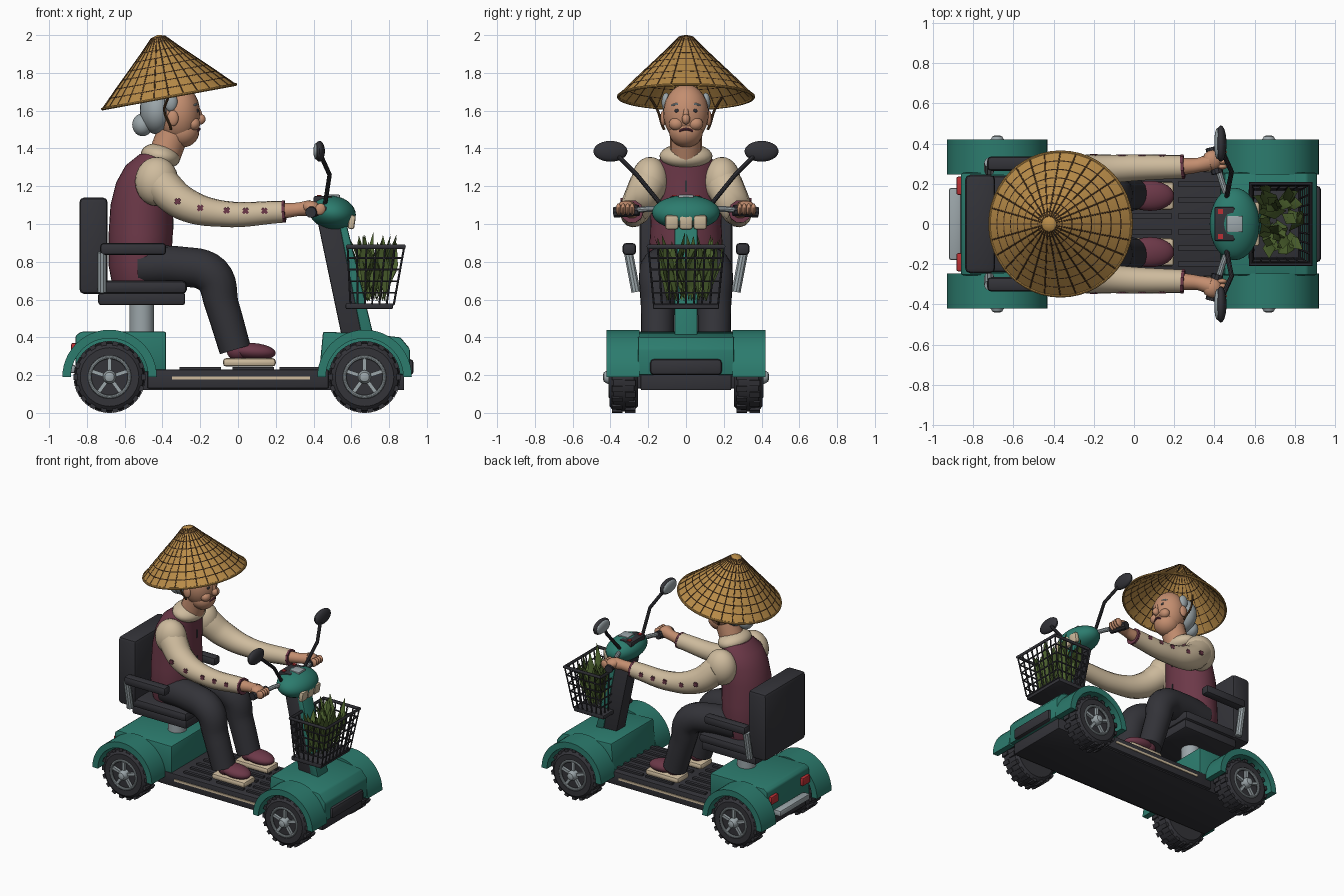
import bpy, bmesh, math, random
from math import sin, cos, pi, radians
from mathutils import Matrix, Vector, Euler

cube = bpy.data.objects.get("Cube")
if cube:
    bpy.data.objects.remove(cube)
random.seed(4)
made = []


def colour(name, *rgb):
    m = bpy.data.materials.new(name)
    m.use_nodes = True
    m.diffuse_color = (*rgb, 1)
    m.node_tree.nodes["Principled BSDF"].inputs["Base Color"].default_value = (*rgb, 1)
    return m


TEAL = colour("teal_paint", .025, .2, .155)
DARK = colour("charcoal", .033, .033, .04)
MAROON = colour("maroon_cloth", .15, .04, .065)
CREAM = colour("cream", .62, .5, .34)
SKIN = colour("skin", .55, .27, .16)
STRAW = colour("straw", .48, .26, .065)
RIB = colour("dark_brown", .1, .05, .02)
SILVER = colour("silver_grey", .33, .38, .4)
GREEN = colour("leaf_green", .075, .125, .028)
RED = colour("red_light", .5, .03, .035)


def add(name, mesh, mat):
    mesh.materials.clear()
    mesh.materials.append(mat)
    ob = bpy.data.objects.new(name, mesh)
    bpy.context.collection.objects.link(ob)
    made.append(ob)
    return ob


def finish(bm, name, mat):
    bmesh.ops.recalc_face_normals(bm, faces=bm.faces)
    me = bpy.data.meshes.new(name)
    bm.to_mesh(me)
    bm.free()
    return add(name, me, mat)


def boxes(name, items, mat, bevel=0.0):
    """items: (centre, size, rotation)"""
    bm = bmesh.new()
    for c, s, r in items:
        M = Matrix.Translation(c) @ Euler(r).to_matrix().to_4x4() @ Matrix.Diagonal((*s, 1))
        bmesh.ops.create_cube(bm, size=1, matrix=M)
    if bevel:
        bmesh.ops.bevel(bm, geom=bm.edges[:], offset=bevel, segments=2, profile=.5, affect='EDGES')
    return finish(bm, name, mat)


def box(name, x, y, z, mat, bevel=0.0):
    c = [(a + b) / 2 for a, b in (x, y, z)]
    return boxes(name, [(c, [b - a for a, b in (x, y, z)], (0, 0, 0))], mat, bevel)


def prism(name, pts, y0, y1, mat, bevel=0.0):
    bm = bmesh.new()
    f = bm.faces.new([bm.verts.new((x, y0, z)) for x, z in pts])
    ext = bmesh.ops.extrude_face_region(bm, geom=[f])["geom"]
    bmesh.ops.translate(bm, vec=(0, y1 - y0, 0), verts=[v for v in ext if isinstance(v, bmesh.types.BMVert)])
    if bevel:
        bmesh.ops.bevel(bm, geom=bm.edges[:], offset=bevel, segments=2, profile=.5, affect='EDGES')
    return finish(bm, name, mat)


def loft(name, rings, mat, M=Matrix(), n=32):
    """rings: (centre x, z, radius x, radius y)"""
    bm = bmesh.new()
    loops = [[bm.verts.new(M @ Vector((cx + rx * cos(2 * pi * i / n), ry * sin(2 * pi * i / n), z)))
              for i in range(n)] for cx, z, rx, ry in rings]
    for a, b in zip(loops, loops[1:]):
        for i in range(n):
            bm.faces.new((a[i], a[(i + 1) % n], b[(i + 1) % n], b[i]))
    bm.faces.new(loops[0])
    bm.faces.new(loops[-1])
    bmesh.ops.remove_doubles(bm, verts=bm.verts, dist=1e-5)
    return finish(bm, name, mat)


def lathe(name, prof, mat, M=Matrix(), n=32):
    return loft(name, [(0, h, r, r) for r, h in prof], mat, M, n)


def balls(name, items, mat, seg=24):
    """items: (centre, radii, tilt about y)"""
    bm = bmesh.new()
    for c, s, t in items:
        M = Matrix.Translation(c) @ Matrix.Rotation(t, 4, 'Y') @ Matrix.Diagonal((*s, 1))
        bmesh.ops.create_uvsphere(bm, u_segments=seg, v_segments=seg // 2 + 2, radius=1, matrix=M)
    return finish(bm, name, mat)


def tubes(name, paths, radii, mat, smooth=False, res=3, cyclic=False):
    """round tubes along point paths; radii is one number or one per point"""
    cu = bpy.data.curves.new(name, 'CURVE')
    cu.dimensions, cu.bevel_depth, cu.bevel_resolution, cu.use_fill_caps = '3D', 1, res, True
    cu.resolution_u = 6
    for path in paths:
        sp = cu.splines.new('BEZIER')
        sp.bezier_points.add(len(path) - 1)
        sp.use_cyclic_u = cyclic
        for i, (p, co) in enumerate(zip(sp.bezier_points, path)):
            p.co = co
            p.handle_left_type = p.handle_right_type = 'AUTO' if smooth else 'VECTOR'
            p.radius = radii[i] if isinstance(radii, (list, tuple)) else radii
        if not smooth:
            sp.resolution_u = 1
    ob = bpy.data.objects.new(name + "_path", cu)
    bpy.context.collection.objects.link(ob)
    me = bpy.data.meshes.new_from_object(ob.evaluated_get(bpy.context.evaluated_depsgraph_get()))
    bpy.data.objects.remove(ob)
    return add(name, me, mat)


SIDES = ((1, "left"), (-1, "right"))

# Chassis and bodywork
box("chassis", (-.84, .88), (-.24, .24), (.12, .22), DARK, .008)
box("deck", (-.48, .48), (-.26, .26), (.13, .23), DARK, .008)
boxes("deck_ridges", [((x, y, .236), (.22, .025, .016), (0, 0, 0)) for x in (-.2, .08, .33)
                      for y in (-.2, -.12, -.04, .04, .12, .2)], DARK)
boxes("sill_strips", [((.015, s * .262, .185), (.73, .008, .016), (0, 0, 0)) for s, _ in SIDES], CREAM)
prism("rear_body", [(-.86, .2), (-.86, .41), (-.83, .43), (-.38, .43), (-.38, .22)], -.255, .255, TEAL, .01)
prism("front_hood", [(.43, .22), (.45, .43), (.68, .42), (.86, .4), (.91, .34), (.91, .2)], -.255, .255, TEAL, .01)
box("front_bumper", (.88, .93), (-.19, .19), (.2, .285), DARK, .02)
box("rear_bumper", (-.92, -.86), (-.18, .18), (.21, .255), SILVER, .012)
boxes("tail_lights", [((-.868, s * .19, .34), (.03, .09, .06), (0, 0, 0)) for s, _ in SIDES], RED, .008)

# Wheels and mudguards
for wx, end in ((-.68, "rear"), (.67, "front")):
    for s, side in SIDES:
        tag = f"{end}_{side}_"
        M = Matrix.Translation((wx, s * .33, .19)) @ Matrix.Rotation(-s * pi / 2, 4, 'X')
        lathe(tag + "tyre", [(.1, -.075), (.155, -.075), (.178, -.055), (.184, 0), (.178, .055), (.155, .075),
                             (.115, .075), (.108, .05)], DARK, M, 40)
        boxes(tag + "tread", [((wx + .178 * sin(a), s * .33 + o, .19 + .178 * cos(a)), (.03, .055, .024), (0, a, 0))
                              for k in range(18) for o, a in ((.035, k * pi / 9), (-.035, (k + .5) * pi / 9))], DARK)
        ring = [M @ Vector((.105 * cos(t * pi / 16), .105 * sin(t * pi / 16), .07)) for t in range(32)]
        tubes(tag + "rim", [ring], .01, SILVER, cyclic=True)
        boxes(tag + "spokes", [((wx + .062 * sin(a), s * .395, .19 + .062 * cos(a)), (.02, .02, .1), (0, a, 0))
                               for a in (k * 2 * pi / 5 for k in range(5))], SILVER)
        lathe(tag + "hub", [(.036, .05), (.036, .085), (.025, .105), (.012, .11)], SILVER, M, 20)
        arc = [(r * cos(a), r * sin(a)) for r, seq in ((.25, range(25)), (.205, range(24, -1, -1)))
               for a in (k * pi / 24 for k in seq)]
        prism(tag + "mudguard", [(wx + x, .19 + z) for x, z in arc], s * .245, s * .42, TEAL)

# Seat
lathe("seat_post", [(.065, .42), (.065, .58)], SILVER, Matrix.Translation((-.51, 0, 0)))
box("seat_base", (-.74, -.28), (-.22, .22), (.57, .64), DARK, .015)
box("seat_cushion", (-.74, -.27), (-.24, .24), (.63, .7), DARK, .025)
box("seat_back", (-.84, -.69), (-.245, .245), (.63, 1.14), DARK, .025)
for s, side in SIDES:
    box(side + "_armrest", (-.73, -.38), (s * .3 - .036, s * .3 + .036), (.835, .9), DARK, .02)
    tubes(side + "_armrest_bracket", [[(-.72, s * .265, .64), (-.72, s * .305, .85)]], .025, SILVER)

# Steering column and controls
prism("steering_column", [(.55, .4), (.7, .4), (.54, 1.02), (.42, 1.02)], -.055, .055, DARK, .01)
prism("column_cover", [(.655, .4), (.72, .4), (.575, 1), (.535, 1)], -.062, .062, TEAL, .01)
balls("control_head", [((.5, 0, 1.06), (.125, .18, .09), .2)], TEAL, 32)
boxes("headlight", [((.602, y, 1.01), (.035, .07, .075), (0, .15, 0)) for y in (-.075, 0, .075)], CREAM, .012)
box("control_panel", (.4, .5), (-.085, .085), (1.11, 1.147), DARK, .008)
box("display", (.46, .54), (-.04, .04), (1.12, 1.155), SILVER, .005)
boxes("buttons", [((.43, s * .062, 1.147), (.025, .025, .012), (0, 0, 0)) for s, _ in SIDES], RED)
for s, side in SIDES:
    tubes(side + "_handlebar", [[(.47, s * .12, 1.08), (.44, s * .2, 1.08), (.41, s * .3, 1.07)]], .016, SILVER)
    tubes(side + "_grip", [[(.415, s * .25, 1.072), (.385, s * .38, 1.062)]], .03, DARK)
    tubes(side + "_mirror_stalk", [[(.46, s * .13, 1.1), (.485, s * .26, 1.26), (.44, s * .36, 1.36)]], .012, DARK)
    balls(side + "_mirror", [((.432, s * .4, 1.385), (.028, .09, .055), 0)], DARK)
    balls(side + "_mirror_glass", [((.415, s * .4, 1.385), (.016, .078, .045), 0)], SILVER)


# Wire basket
def wall(t, u):
    """point on the basket wall; t runs round the rim, u runs up"""
    hx, hy, cx = .115 + .035 * u, .17 + .03 * u, .71 + .02 * u
    k, f = int(t) % 4, (t % 1) * 2 - 1
    x, y = [(1, f), (-f, 1), (-1, -f), (f, -1)][k]
    return Vector((cx + hx * x, hy * y, .575 + .305 * u))


tubes("basket_hoops", [[wall(k, u / 5) for k in range(4)] for u in range(6)], .006, DARK, res=1, cyclic=True)
tubes("basket_uprights", [[wall(k + j / n, 0), wall(k + j / n, 1)] for k, n in enumerate((8, 6, 8, 6))
                          for j in range(n)], .0055, DARK, res=1)
tubes("basket_rim", [[wall(k, 1) for k in range(4)]], .012, DARK, cyclic=True)
box("basket_tray", (.57, .82), (-.175, .175), (.55, .58), DARK, .006)

# Leafy greens in the basket
bm = bmesh.new()
for k in range(42):
    a, lean = k * 2.4, random.uniform(.1, .65)
    base = Vector((.72 + random.uniform(-.06, .06), random.uniform(-.11, .11), .59))
    out, side = Vector((cos(a), sin(a), 0)), Vector((-sin(a), cos(a), 0))
    size = random.uniform(.25, .38)
    d = (Vector((0, 0, 1)) + out * lean * .6).normalized() * size
    tip = base + d + out * .03
    tip.x, tip.y = min(max(tip.x, .58), .84), min(max(tip.y, -.19), .19)
    mid = base + d * .6
    v = [bm.verts.new(p) for p in (base, mid + side * .032 + out * .01, tip, mid - side * .032 + out * .01, mid)]
    for i, j in ((0, 1), (1, 2), (2, 3), (3, 0)):
        bm.faces.new((v[i], v[j], v[4]))
finish(bm, "leafy_greens", GREEN)

# Rider: body and clothes
loft("vest", [(-.52, .7, .15, .18), (-.52, .78, .165, .2), (-.515, .95, .17, .19), (-.51, 1.1, .165, .185),
              (-.495, 1.22, .15, .18), (-.47, 1.31, .125, .165), (-.43, 1.37, .09, .12)], MAROON)
boxes("vest_buttons", [((-.348, 0, z), (.012, .012, .06), (0, 0, 0)) for z in (1.0, 1.2)], DARK)
balls("collar", [((-.41, 0, 1.36), (.105, .14, .065), .2)], CREAM)
for s, side in SIDES:
    balls(side + "_shoulder", [((-.43, s * .19, 1.225), (.115, .1, .13), 0)], CREAM)
    tubes(side + "_sleeve", [[(-.41, s * .2, 1.21), (-.29, s * .25, 1.11), (-.09, s * .275, 1.055),
                              (.24, s * .285, 1.065)]], (.1, .09, .07, .058), CREAM, True, 5)
    dots = ((-.32, 1.12, .342), (-.2, 1.085, .343), (-.06, 1.072, .342), (.04, 1.07, .342), (.14, 1.07, .341))
    boxes(side + "_sleeve_flowers", [((x, s * y, z), (.036, .009, .016), (0, r, 0)) for x, z, y in dots
                                     for r in (pi / 4, -pi / 4)], MAROON)
    tubes(side + "_cuff", [[(.235, s * .285, 1.065), (.25, s * .286, 1.066)]], .061, MAROON)
    tubes(side + "_wrist", [[(.24, s * .286, 1.07), (.32, s * .293, 1.078), (.38, s * .308, 1.085)]],
          (.042, .036, .042), SKIN, True, 5)
    fingers = [((.435, s * (.285 + .024 * k), 1.078), (.028, .014, .032), .4) for k in range(4)]
    balls(side + "_hand", [((.39, s * .318, 1.087), (.05, .05, .036), .2)] + fingers, SKIN, 14)
    tubes(side + "_trouser_leg", [[(-.52, s * .1, .775), (-.3, s * .125, .775), (-.14, s * .145, .73),
                                   (-.085, s * .15, .57), (-.015, s * .15, .335)]],
          (.105, .105, .105, .09, .085), DARK, True, 6)
    balls(side + "_shoe", [((.08, s * .14, .325), (.12, .075, .045), .08), ((.0, s * .14, .33), (.06, .06, .055), 0)],
          MAROON)
    box(side + "_sole", (-.08, .2), (s * .14 - .07, s * .14 + .07), (.245, .29), CREAM, .018)

# Rider: head
tubes("neck", [[(-.39, 0, 1.36), (-.345, 0, 1.48)]], .085, SKIN, res=6)
balls("head", [((-.315, 0, 1.585), (.115, .12, .155), 0), ((-.295, 0, 1.49), (.09, .09, .085), 0),
               ((-.198, 0, 1.555), (.026, .022, .028), 0), ((-.205, 0, 1.585), (.014, .015, .045), -.3)]
      + [((-.345, s * .12, 1.56), (.03, .016, .042), 0) for s, _ in SIDES]
      + [((-.235, s * .05, 1.53), (.035, .04, .035), 0) for s, _ in SIDES], SKIN)
balls("hair", [((-.43, 0, 1.6), (.09, .122, .125), 0), ((-.505, 0, 1.525), (.055, .06, .06), 0)]
      + [((-.355, s * .105, 1.645), (.035, .024, .05), 0) for s, _ in SIDES], SILVER)
balls("eyes", [((-.217, s * .047, 1.6), (.01, .014, .011), 0) for s, _ in SIDES], DARK, 12)
tubes("eyebrows", [[(-.222, s * .03, 1.628), (-.221, s * .05, 1.634), (-.237, s * .075, 1.626)] for s, _ in SIDES],
      .006, SILVER, True)
tubes("mouth", [[(-.217, -.035, 1.492), (-.205, 0, 1.503), (-.217, .035, 1.492)]], .007, MAROON, True)

# Woven conical hat
H = Matrix.Translation((-.365, 0, 1.675)) @ Matrix.Rotation(radians(-10.4), 4, 'Y')
outer = [(.36, 0), (.27, .09), (.1, .255), (.035, .322), (0, .332)]
lathe("hat", [(r, h - .007) for r, h in reversed(outer)] + outer, STRAW, H, 48)
tubes("hat_ribs", [[H @ Vector((r * cos(a), r * sin(a), h - .003)) for r, h in outer[:4]]
                   for a in (k * pi / 14 for k in range(28))], .0045, RIB, res=1)


def hat_ring(r):
    for (r0, h0), (r1, h1) in zip(outer, outer[1:]):
        if r1 <= r <= r0:
            h = h0 + (h1 - h0) * (r0 - r) / (r0 - r1) - .003
    return [H @ Vector((r * cos(t * pi / 24), r * sin(t * pi / 24), h)) for t in range(48)]


tubes("hat_rings", [hat_ring(.06 + .042 * k) for k in range(7)], .0045, RIB, res=1, cyclic=True)
tubes("hat_brim", [hat_ring(.358)], .008, STRAW, res=2, cyclic=True)
tubes("chin_straps", [[(-.37, s * .19, 1.67), (-.39, s * .15, 1.6), (-.36, s * .125, 1.52), (-.355, s * .115, 1.5)]
                      for s, _ in SIDES], .007, RIB, True)

# Smooth curved surfaces, keep hard edges crisp
bpy.ops.object.select_all(action='DESELECT')
for ob in made:
    ob.select_set(True)
bpy.context.view_layer.objects.active = made[0]
bpy.ops.object.shade_smooth_by_angle(angle=radians(35))
